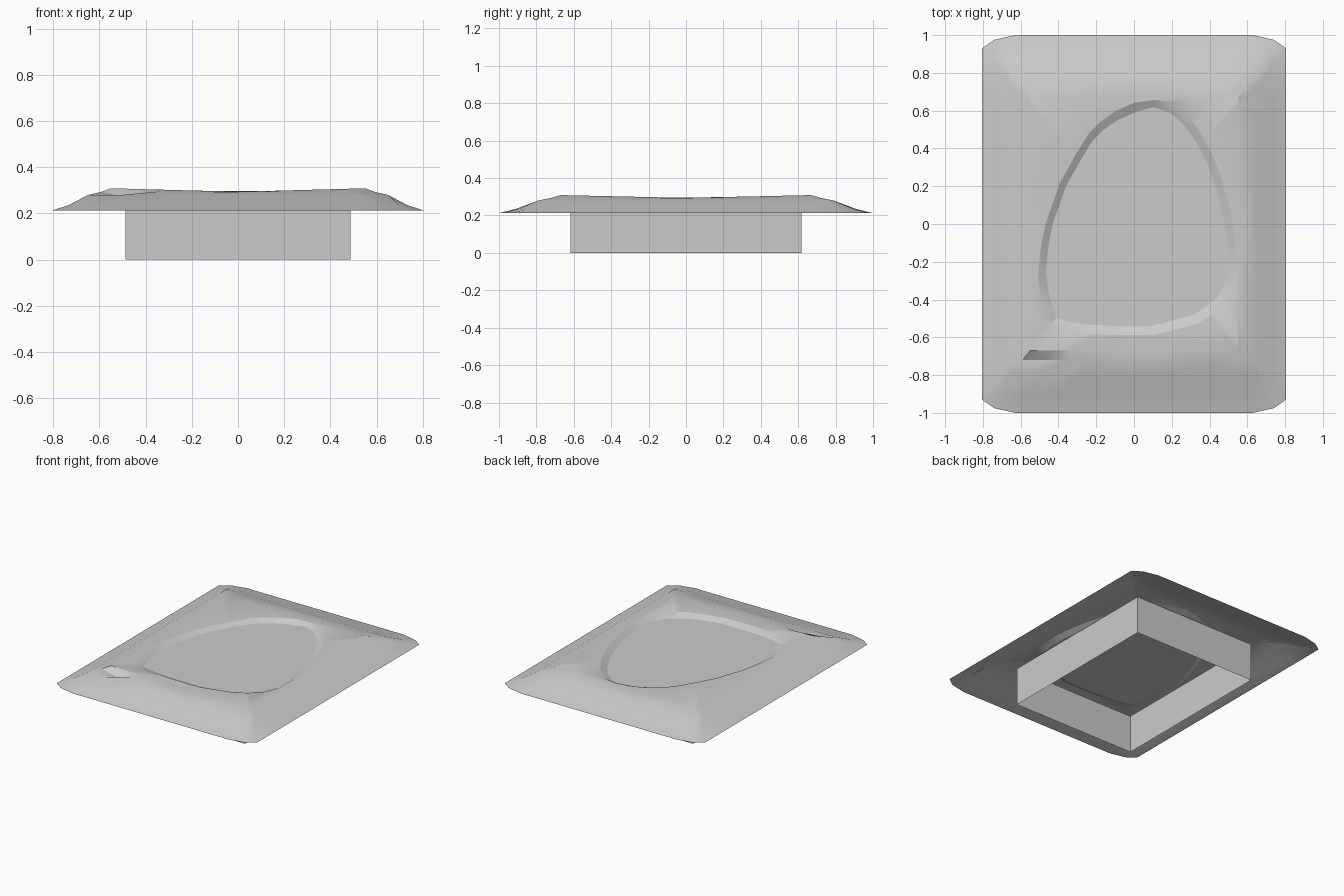
import bpy
import bmesh
from math import atan2, hypot, pi, radians

cube = bpy.data.objects.get("Cube")
if cube:
    bpy.data.objects.remove(cube)

stone = bpy.data.materials.new("pale grey")
stone.use_nodes = True
GREY = (0.6, 0.6, 0.6, 1)
stone.diffuse_color = GREY
stone.node_tree.nodes["Principled BSDF"].inputs["Base Color"].default_value = GREY


def make_object(name, bm):
    mesh = bpy.data.meshes.new(name)
    bm.to_mesh(mesh)
    bm.free()
    mesh.materials.append(stone)
    obj = bpy.data.objects.new(name, mesh)
    bpy.context.collection.objects.link(obj)
    return obj


def bridge(bm, outer, inner):
    count = len(outer)
    for i in range(count):
        j = (i + 1) % count
        bm.faces.new((outer[i], outer[j], inner[j], inner[i]))


# Unit outline, counter-clockwise, denser beside the corners
along_x = [-0.78, -0.6, -0.4, -0.2, 0, 0.2, 0.4, 0.6, 0.78]
along_y = [-0.93, -0.7, -0.45, -0.2, 0, 0.2, 0.45, 0.7, 0.93]
half = [(-1, -1)] + [(x, -1) for x in along_x] + [(1, -1)] + [(1, y) for y in along_y]
outline = half + [(-x, -y) for x, y in half]

# Egg-shaped hollow outline, resampled by direction
egg = [(0.1, 0.62), (0.22, 0.58), (0.32, 0.45), (0.4, 0.3), (0.46, 0.1),
       (0.5, -0.1), (0.51, -0.25), (0.44, -0.4), (0.32, -0.48), (0.1, -0.54),
       (-0.1, -0.54), (-0.3, -0.53), (-0.41, -0.5), (-0.46, -0.35), (-0.47, -0.2),
       (-0.43, 0), (-0.36, 0.2), (-0.27, 0.36), (-0.2, 0.47), (-0.06, 0.57)]


def egg_scale(x, y):
    """Factor that moves (x, y) along its ray from the middle onto the egg."""
    for (ax, ay), (bx, by) in zip(egg, egg[1:] + egg[:1]):
        ex, ey = bx - ax, by - ay
        den = x * ey - y * ex
        if abs(den) < 1e-9:
            continue
        t = (ax * ey - ay * ex) / den
        s = (ax * y - ay * x) / den
        if t > 0 and -1e-6 <= s <= 1 + 1e-6:
            return t
    return 0.8


# Rim: half width, half depth, height, corner pull in x and y
rings = [(0.805, 1.0, 0.213, 0.92, 0.975),
         (0.735, 0.91, 0.235, 0.95, 0.985),
         (0.65, 0.79, 0.28, 1, 1),
         (0.59, 0.72, 0.294, 1, 1),
         (0.55, 0.67, 0.304, 1, 1)]
bm = bmesh.new()
previous = None
for level, (w, d, z, px, py) in enumerate(rings):
    ring = []
    for u, v in outline:
        corner = abs(u) == 1 and abs(v) == 1
        x, y = u * w * (px if corner else 1), v * d * (py if corner else 1)
        height = z
        if level == 4:      # crest sags along the sides
            height = 0.294 + 0.015 * abs(u * v)
        if level == 3 and v == -1 and -0.9 < u < -0.7:      # small dent
            height -= 0.03
        ring.append(bm.verts.new((x, y, height)))
    if previous:
        bridge(bm, previous, ring)
    previous = ring

# Hollow: lip, then flat floor
lip, floor = [], []
for vert in previous:
    x, y, z = vert.co
    t = egg_scale(x, y)
    inner = min(t, 0.94)
    outer = min(t * 1.09, 0.98)
    lip.append(bm.verts.new((x * outer, y * outer, 0.297)))
    floor.append(bm.verts.new((x * inner, y * inner, 0.275)))
bridge(bm, previous, lip)
bridge(bm, lip, floor)
bm.faces.new(floor)
top = make_object("basin_top", bm)
bpy.context.view_layer.objects.active = top
top.select_set(True)
bpy.ops.object.shade_smooth_by_angle(angle=radians(20))

# Open base walls
bm = bmesh.new()
corners = [(-0.487, -0.618), (0.487, -0.618), (0.487, 0.618), (-0.487, 0.618)]
low = [bm.verts.new((x, y, 0)) for x, y in corners]
high = [bm.verts.new((x, y, 0.272)) for x, y in corners]
bridge(bm, low, high)
make_object("base_walls", bm)
